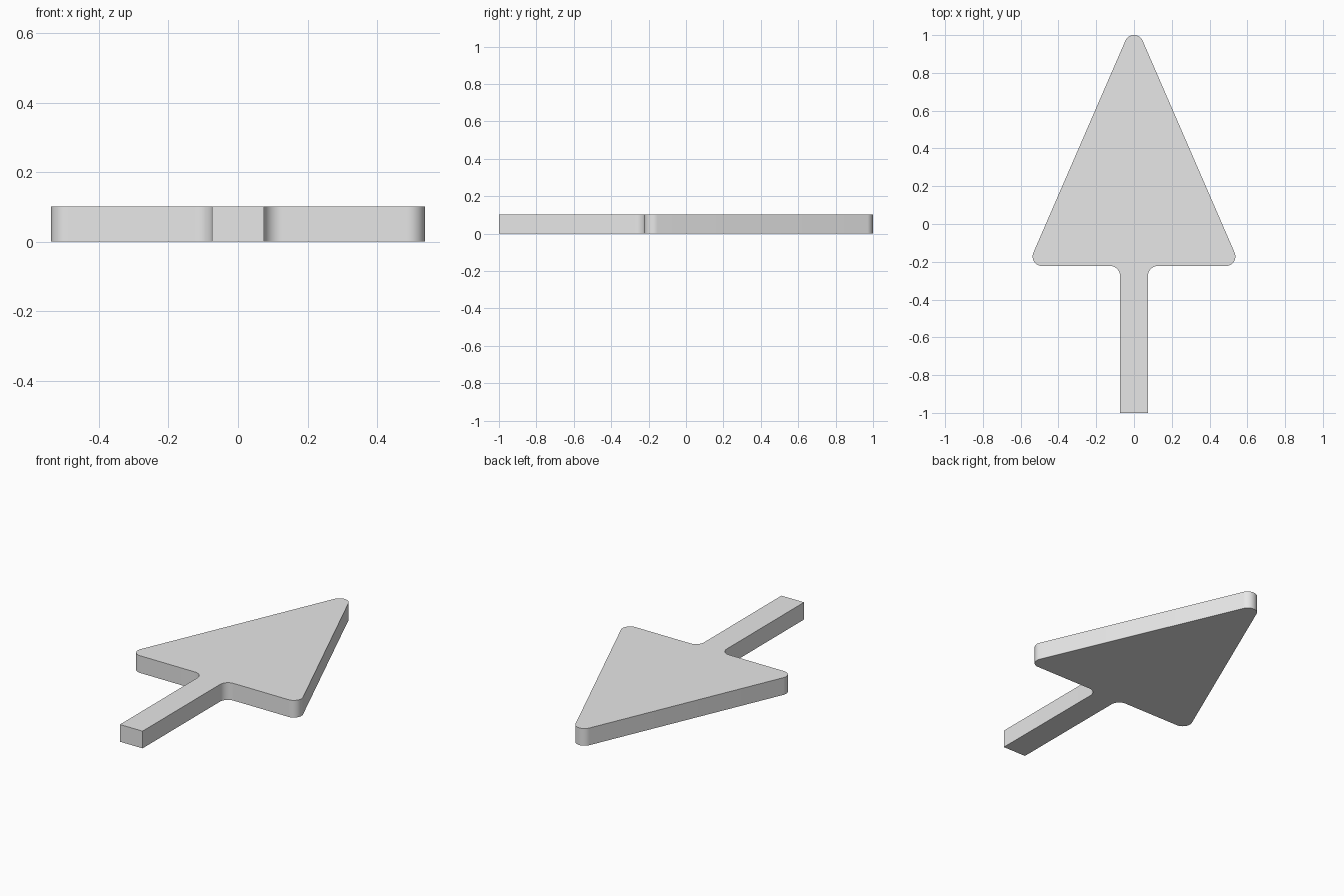
import bpy, bmesh
from math import atan2, cos, sin, pi

cube = bpy.data.objects.get("Cube")
if cube:
    bpy.data.objects.remove(cube, do_unlink=True)

THICK = 0.102      # plate height
HALF_W = 0.537     # half width of the head
STEM = 0.074       # half width of the stem
BASE = -0.222      # rear edge of the head
R, FILLET = 0.05, 0.053


def arc(cx, cy, r, start, end, steps=12):
    angles = [start + (end - start) * i / steps for i in range(steps + 1)]
    return [(cx + r * cos(a), cy + r * sin(a)) for a in angles]


# Right half of the outline, from the stem end up to the tip
wing_x, wing_y, tip_y = HALF_W - R, BASE + R, 1 - R
slant = atan2(wing_x, tip_y - wing_y)
half = [(STEM, -1)]
half += arc(STEM + FILLET, BASE - FILLET, FILLET, pi, pi / 2)
half += arc(wing_x, wing_y, R, -pi / 2, slant)
half += arc(0, tip_y, R, slant, pi / 2)

# Mirror the half outline, dropping the shared tip point
outline = half + [(-x, y) for x, y in reversed(half[:-1])]

# Extrude the outline into a flat plate
bm = bmesh.new()
face = bm.faces.new([bm.verts.new((x, y, 0)) for x, y in outline])
result = bmesh.ops.extrude_face_region(bm, geom=[face], use_keep_orig=True)
top = [v for v in result["geom"] if isinstance(v, bmesh.types.BMVert)]
bmesh.ops.translate(bm, verts=top, vec=(0, 0, THICK))
bmesh.ops.recalc_face_normals(bm, faces=bm.faces)
mesh = bpy.data.meshes.new("arrow_plate")
bm.to_mesh(mesh)
bm.free()

arrow = bpy.data.objects.new("arrow_plate", mesh)
bpy.context.collection.objects.link(arrow)

# Plain grey material
grey = bpy.data.materials.new("light_grey")
grey.use_nodes = True
color = (0.8, 0.8, 0.8, 1)
grey.diffuse_color = color
grey.node_tree.nodes["Principled BSDF"].inputs["Base Color"].default_value = color
mesh.materials.append(grey)

# Smooth the rounded corners and keep the rims sharp
bpy.ops.object.select_all(action="DESELECT")
arrow.select_set(True)
bpy.context.view_layer.objects.active = arrow
bpy.ops.object.shade_smooth_by_angle(angle=pi / 6)
